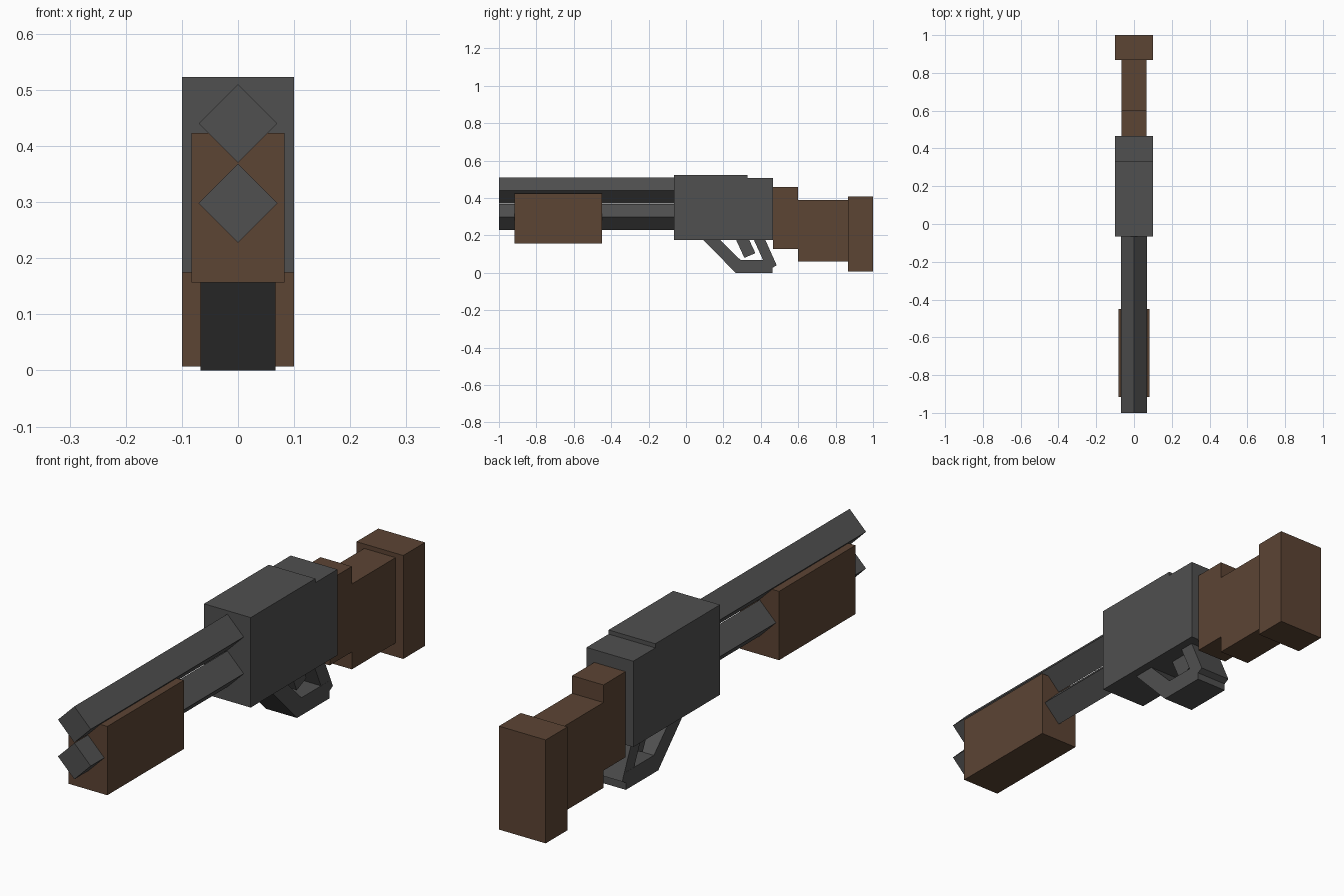
import bpy
import bmesh
from math import pi

old = bpy.data.objects.get("Cube")
if old:
    bpy.data.objects.remove(old, do_unlink=True)


def material(name, rgb):
    mat = bpy.data.materials.new(name)
    mat.use_nodes = True
    mat.diffuse_color = (*rgb, 1)
    mat.node_tree.nodes["Principled BSDF"].inputs["Base Color"].default_value = (*rgb, 1)
    return mat


steel = material("dark grey steel", (0.08, 0.08, 0.08))
wood = material("brown wood", (0.107, 0.058, 0.034))


def side_profile(name, points, half_width, mat):
    """Extrude a (y, z) outline symmetrically across x."""
    bm = bmesh.new()
    face = bm.faces.new([bm.verts.new((-half_width, y, z)) for y, z in points])
    grown = bmesh.ops.extrude_face_region(bm, geom=[face])["geom"]
    verts = [v for v in grown if isinstance(v, bmesh.types.BMVert)]
    bmesh.ops.translate(bm, verts=verts, vec=(2 * half_width, 0, 0))
    bmesh.ops.recalc_face_normals(bm, faces=bm.faces)
    mesh = bpy.data.meshes.new(name)
    bm.to_mesh(mesh)
    bm.free()
    mesh.materials.append(mat)
    obj = bpy.data.objects.new(name, mesh)
    bpy.context.collection.objects.link(obj)
    return obj


def block(name, half_width, y0, y1, z0, z1, mat):
    return side_profile(name, [(y0, z0), (y1, z0), (y1, z1), (y0, z1)], half_width, mat)


# Twin square barrels, turned on edge
for name, z in (("upper_barrel", 0.44), ("lower_barrel", 0.298)):
    half = 0.0495
    barrel = block(name, half, -1, 0, -half, half, steel)
    barrel.rotation_euler.y = pi / 4
    barrel.location.z = z

# Receiver
block("receiver", 0.1, -0.065, 0.33, 0.175, 0.523, steel)
block("receiver_rear", 0.1, 0.33, 0.465, 0.175, 0.507, steel)

# Wooden fore-end and stock
block("fore_end", 0.083, -0.917, -0.45, 0.157, 0.423, wood)
block("stock_wrist", 0.067, 0.465, 0.6, 0.127, 0.458, wood)
block("stock_body", 0.067, 0.6, 0.867, 0.06, 0.39, wood)
block("stock_butt", 0.1, 0.867, 1, 0.007, 0.407, wood)

# Trigger guard, open behind the trigger
side_profile("trigger_guard", [(0.093, 0.176), (0.265, 0), (0.463, 0),
                               (0.463, 0.068), (0.292, 0.068), (0.183, 0.176)], 0.067, steel)
side_profile("guard_rear_strut", [(0.363, 0.176), (0.437, 0.013),
                                  (0.485, 0.04), (0.424, 0.176)], 0.0665, steel)
side_profile("trigger", [(0.268, 0.176), (0.312, 0.08),
                         (0.371, 0.105), (0.338, 0.176)], 0.033, steel)
